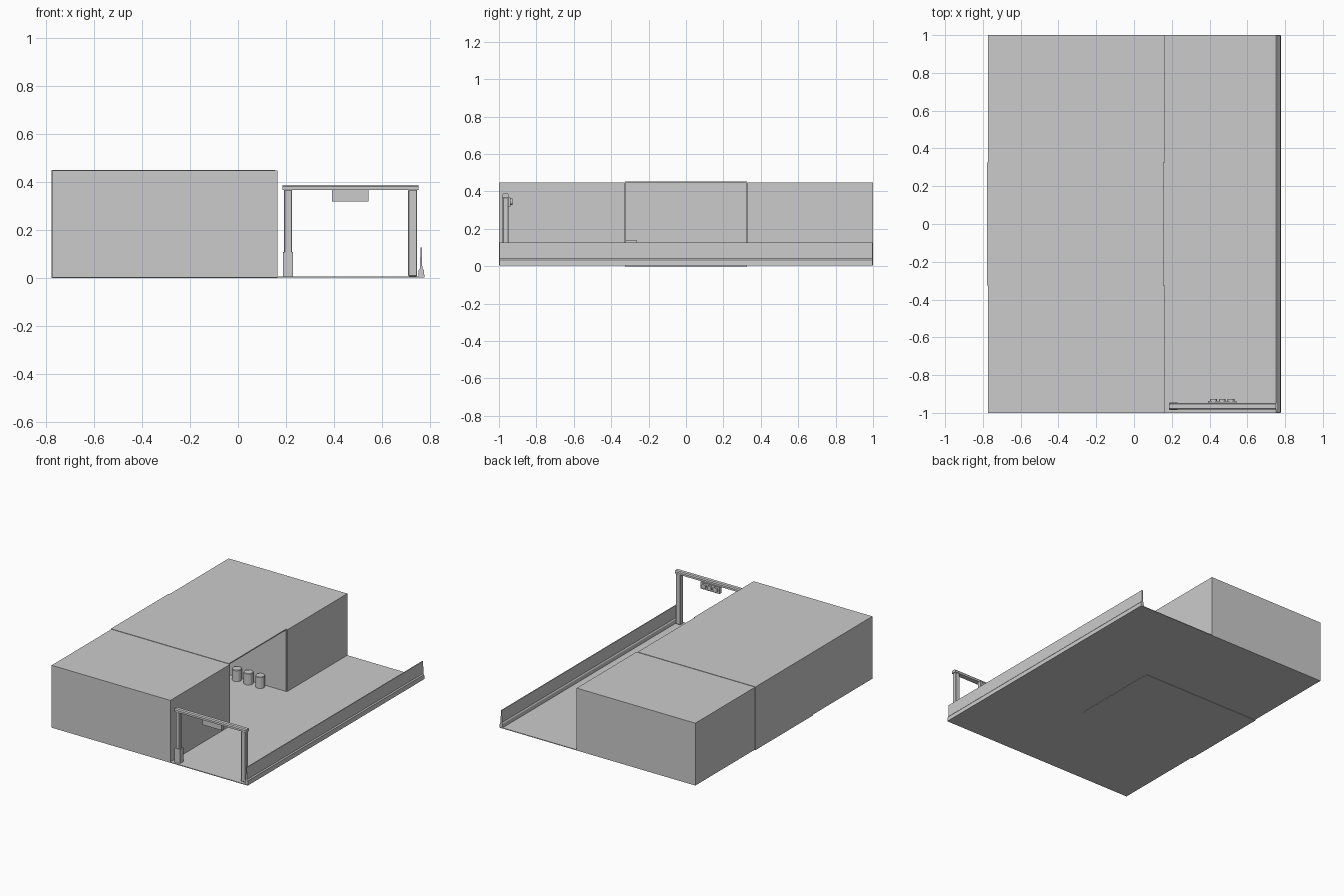
import bpy, bmesh, math
from mathutils import Matrix

if "Cube" in bpy.data.objects:
    bpy.data.objects.remove(bpy.data.objects["Cube"])


def finish(name, bm):
    bmesh.ops.recalc_face_normals(bm, faces=bm.faces)
    me = bpy.data.meshes.new(name)
    bm.to_mesh(me)
    bm.free()
    ob = bpy.data.objects.new(name, me)
    bpy.context.collection.objects.link(ob)
    return ob


def box(name, x0, x1, y0, y1, z0, z1, bevel=0):
    bm = bmesh.new()
    m = Matrix.Translation(((x0 + x1) / 2, (y0 + y1) / 2, (z0 + z1) / 2)) @ \
        Matrix.Diagonal((x1 - x0, y1 - y0, z1 - z0, 1))
    bmesh.ops.create_cube(bm, size=1, matrix=m)
    ob = finish(name, bm)
    if bevel:
        mod = ob.modifiers.new("bevel", 'BEVEL')
        mod.width = bevel
        mod.segments = 1
    return ob


def extrude(name, pts, axis, a, b):
    """Extrude a closed 2D profile along x or y."""
    bm = bmesh.new()
    place = (lambda p, t: (t, p[0], p[1])) if axis == 'x' else (lambda p, t: (p[0], t, p[1]))
    r0 = [bm.verts.new(place(p, a)) for p in pts]
    r1 = [bm.verts.new(place(p, b)) for p in pts]
    n = len(pts)
    for i in range(n):
        j = (i + 1) % n
        bm.faces.new((r0[i], r0[j], r1[j], r1[i]))
    bm.faces.new(r0)
    bm.faces.new(r1)
    return finish(name, bm)


def lathe(name, rings, x, y, sides=16):
    """Stack of (radius, z) rings, capped at both ends."""
    bm = bmesh.new()
    loops = []
    for r, z in rings:
        loops.append([bm.verts.new((x + r * math.cos(2 * math.pi * i / sides),
                                    y + r * math.sin(2 * math.pi * i / sides), z))
                      for i in range(sides)])
    for lo, hi in zip(loops, loops[1:]):
        for i in range(sides):
            j = (i + 1) % sides
            bm.faces.new((lo[i], lo[j], hi[j], hi[i]))
    bm.faces.new(loops[0])
    bm.faces.new(loops[-1])
    return finish(name, bm)


# Solid building blocks on either side of the bay
box("front_block", -0.774, 0.165, -1, -0.325, 0.003, 0.449)
box("rear_block", -0.774, 0.165, 0.325, 1, 0.003, 0.449)

# Open garage bay: C-shaped shell, back wall and side walls
T = 0.008
box("bay_floor", -0.778, 0.165, -0.325, 0.325, 0, 0.006)
box("bay_roof", -0.778, 0.155, -0.325, 0.325, 0.452 - T, 0.452)
box("bay_back_wall", -0.778, -0.778 + T, -0.325, 0.325, 0.006, 0.452 - T)
for s, n in ((-1, "front"), (1, "rear")):
    a, b = sorted((s * 0.325, s * (0.325 - 0.004)))
    box("bay_%s_wall" % n, -0.770, 0.155, a, b, 0.006, 0.452 - T)

# Lane
box("lane_floor", 0.165, 0.775, -1, 1, 0.003, 0.008)

# Barrier along the lane
extrude("lane_barrier", [(0.751, 0.003), (0.777, 0.003), (0.775, 0.034), (0.768, 0.042),
                         (0.767, 0.128), (0.760, 0.128), (0.759, 0.042), (0.753, 0.034)],
        'y', -0.997, 0.997)

# Barrels along the rear wall, cabinets along the front wall
for i in range(3):
    b = lathe("barrel_%d" % (i + 1), [(0.032, 0.006), (0.032, 0.083), (0.029, 0.087)],
              -0.21 + 0.092 * i, 0.288)
    x = -0.295 + 0.147 * i
    box("cabinet_%d" % (i + 1), x - 0.058, x + 0.058, -0.327, -0.265, 0.006, 0.14)

# Gantry posts with a protective sleeve on the left one
box("left_post", 0.192, 0.226, -0.981, -0.949, 0.008, 0.37, 0.004)
box("right_post", 0.709, 0.747, -0.981, -0.949, 0.008, 0.37, 0.004)
bm = bmesh.new()
bmesh.ops.create_cube(bm, size=1, matrix=Matrix.Translation((0.209, -0.965, 0.059)) @
                      Matrix.Diagonal((0.042, 0.040, 0.102, 1)))
finish("left_post_sleeve", bm)

# Gantry beam with chamfered top edges
extrude("gantry_beam", [(-0.983, 0.368), (-0.947, 0.368), (-0.947, 0.382), (-0.953, 0.389),
                        (-0.977, 0.389), (-0.983, 0.382)], 'x', 0.185, 0.752)

# Signal box with three lamps facing the lane
box("signal_box", 0.391, 0.543, -0.960, -0.938, 0.32, 0.369)
for i in range(3):
    bm = bmesh.new()
    bmesh.ops.create_cone(bm, cap_ends=True, segments=16, radius1=0.018, radius2=0.018, depth=0.012,
                          matrix=Matrix.Translation((0.421 + 0.046 * i, -0.933, 0.345)) @
                          Matrix.Rotation(math.pi / 2, 4, 'X'))
    finish("signal_lamp_%d" % (i + 1), bm)
